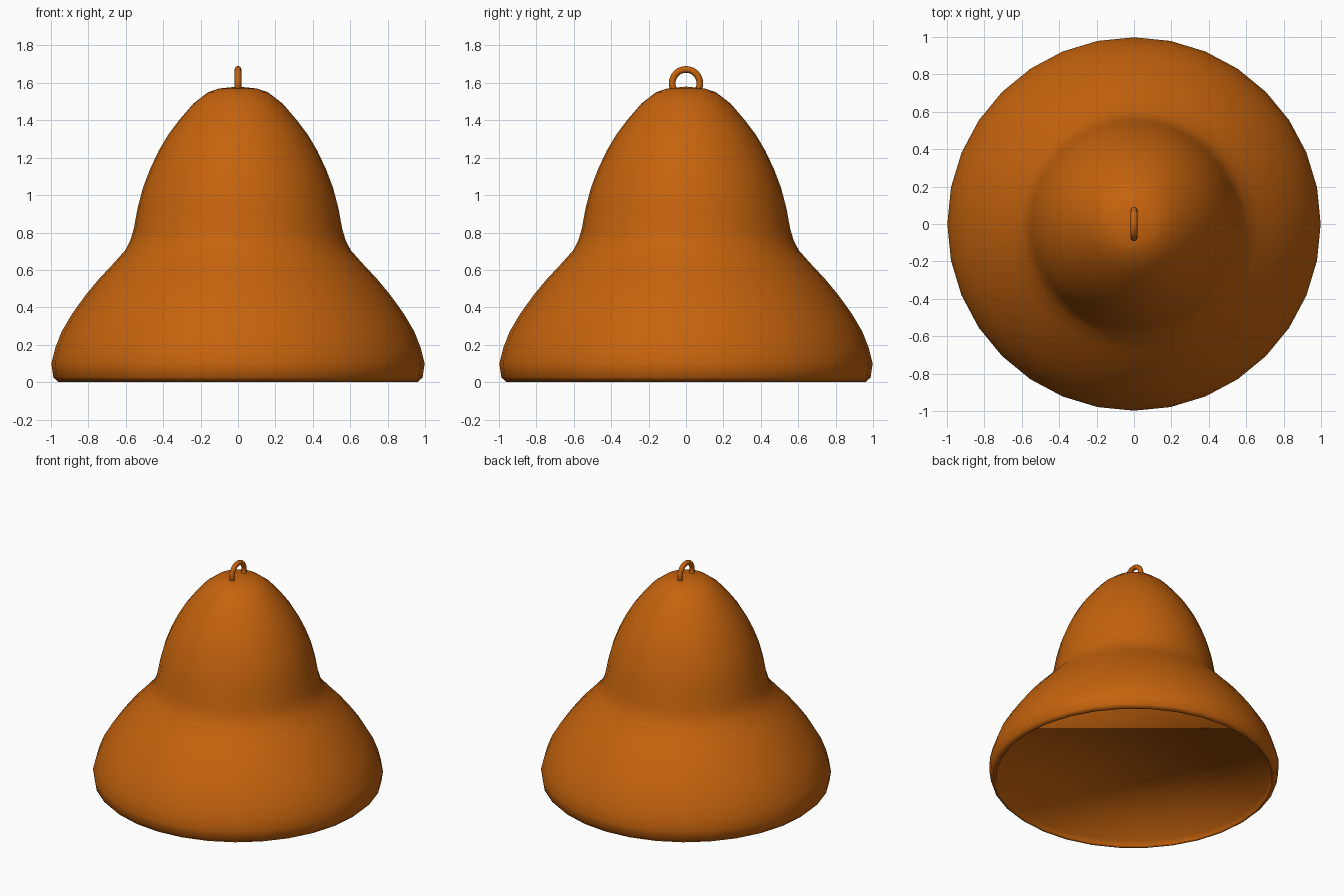
import bpy, bmesh
from math import pi, radians

cube = bpy.data.objects.get("Cube")
if cube:
    bpy.data.objects.remove(cube, do_unlink=True)

SEGMENTS = 32

copper = bpy.data.materials.new("warm_copper")
copper.use_nodes = True
colour = (0.56, 0.125, 0.004, 1)
copper.diffuse_color = colour
copper.node_tree.nodes["Principled BSDF"].inputs["Base Color"].default_value = colour


def finish(obj):
    """Apply the material and smooth shading."""
    obj.data.materials.append(copper)
    bpy.ops.object.select_all(action='DESELECT')
    obj.select_set(True)
    bpy.context.view_layer.objects.active = obj
    bpy.ops.object.shade_smooth_by_angle(angle=radians(120))


def lathe(name, profile):
    """Revolve a (radius, height) profile about z and close its open end."""
    bm = bmesh.new()
    verts = [bm.verts.new((r, 0, z)) for r, z in profile]
    edges = [bm.edges.new(pair) for pair in zip(verts, verts[1:])]
    bmesh.ops.spin(bm, geom=verts + edges, cent=(0, 0, 0), axis=(0, 0, 1),
                   angle=2 * pi, steps=SEGMENTS)
    bmesh.ops.remove_doubles(bm, verts=bm.verts, dist=0.0005)
    bmesh.ops.holes_fill(bm, edges=bm.edges, sides=SEGMENTS)
    bmesh.ops.recalc_face_normals(bm, faces=bm.faces)
    mesh = bpy.data.meshes.new(name)
    bm.to_mesh(mesh)
    bm.free()
    obj = bpy.data.objects.new(name, mesh)
    bpy.context.collection.objects.link(obj)
    return obj


# Bell body: crown, waist, flared skirt and rounded lip
outer = [(0, 1.58), (0.1, 1.57), (0.16, 1.55), (0.24, 1.488), (0.315, 1.4),
         (0.375, 1.32), (0.425, 1.235), (0.47, 1.14), (0.508, 1.04),
         (0.537, 0.93), (0.557, 0.82), (0.575, 0.76), (0.603, 0.705),
         (0.67, 0.63), (0.745, 0.55), (0.815, 0.465), (0.887, 0.365),
         (0.943, 0.27), (0.978, 0.18), (0.998, 0.1), (0.987, 0.025),
         (0.96, 0)]
# Short inner wall, closed by a flat recessed underside
recess = [(0.948, 0.012), (0.942, 0.045)]
finish(lathe("bell_body", outer + recess))

# Hanging loop on the crown, standing in the y-z plane
bpy.ops.mesh.primitive_torus_add(major_radius=0.074, minor_radius=0.018,
                                 major_segments=SEGMENTS, minor_segments=12,
                                 location=(0, 0, 1.598), rotation=(0, pi / 2, 0))
loop = bpy.context.object
loop.name = "hanging_loop"
finish(loop)
